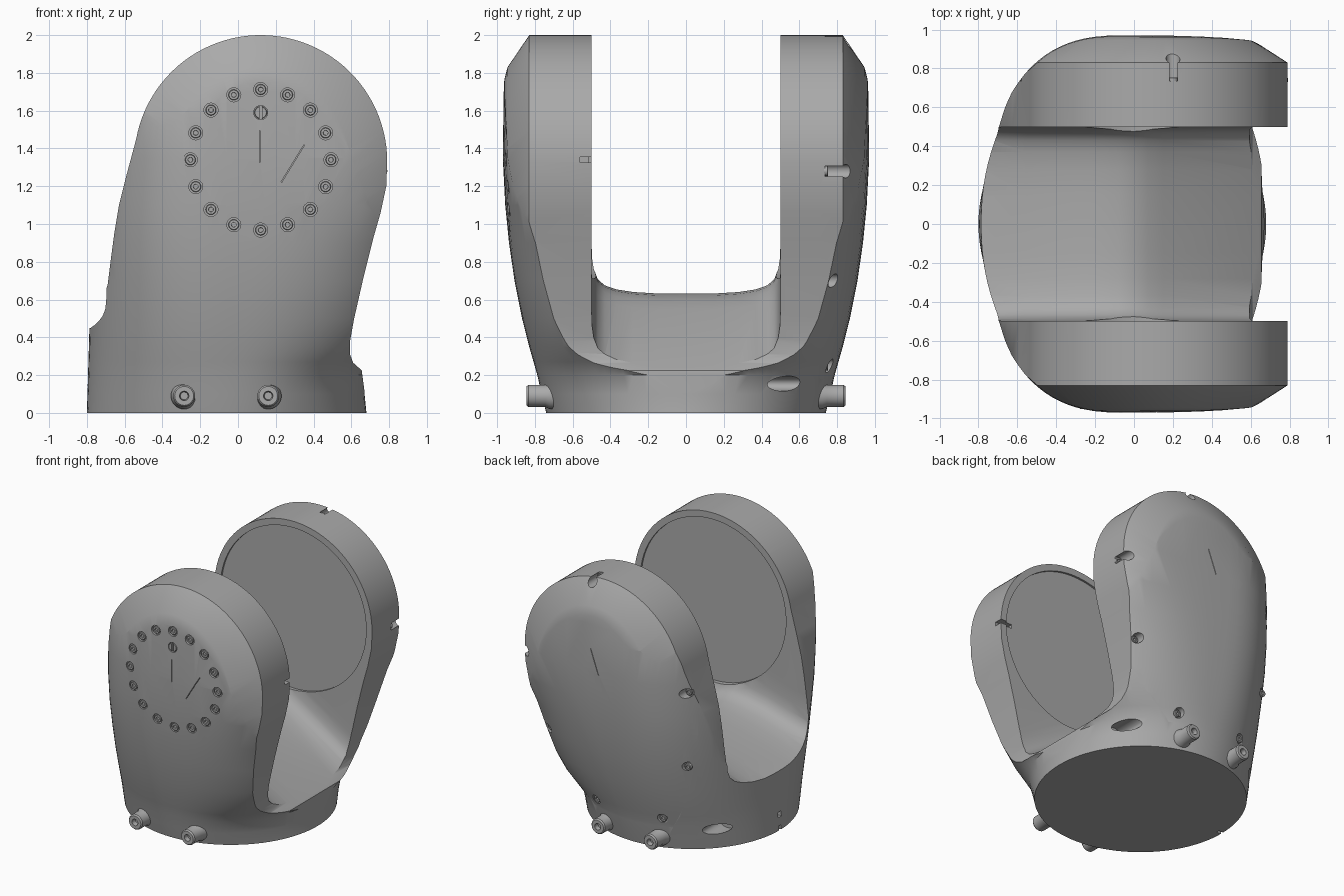
import bpy, bmesh, math
from mathutils import Vector

cube = bpy.data.objects.get("Cube")
if cube:
    bpy.data.objects.remove(cube)

grey = bpy.data.materials.new("cast_grey")
grey.use_nodes = True
grey.diffuse_color = (0.4, 0.4, 0.4, 1)
grey.node_tree.nodes["Principled BSDF"].inputs["Base Color"].default_value = (0.4, 0.4, 0.4, 1)

AXIS_X, AXIS_Z = 0.12, 1.33   # centre of the fork's pivot


def finish(name, bm):
    bmesh.ops.recalc_face_normals(bm, faces=bm.faces[:])
    mesh = bpy.data.meshes.new(name)
    bm.to_mesh(mesh)
    bm.free()
    mesh.materials.append(grey)
    ob = bpy.data.objects.new(name, mesh)
    bpy.context.collection.objects.link(ob)
    return ob


def loft(name, rings):
    """Skin a list of equal-length rings and cap both ends."""
    bm = bmesh.new()
    rows = [[bm.verts.new(p) for p in ring] for ring in rings]
    n = len(rows[0])
    for a, b in zip(rows, rows[1:]):
        for i in range(n):
            j = (i + 1) % n
            bm.faces.new((a[i], a[j], b[j], b[i]))
    bm.faces.new(rows[0])
    bm.faces.new(rows[-1])
    return finish(name, bm)


def lathe(name, profile, x, y, z, side=1, stretch=1, n=32):
    """Turn (radius, depth) pairs about an axis along y."""
    ang = [math.tau * i / n for i in range(n)]
    return loft(name, [[(x + r * stretch * math.cos(a), y + side * d, z + r * math.sin(a))
                        for a in ang] for r, d in profile])


def box(name, lo, hi, tilt=0):
    bm = bmesh.new()
    bmesh.ops.create_cube(bm, size=1)
    lo, hi = Vector(lo), Vector(hi)
    bmesh.ops.scale(bm, vec=hi - lo, verts=bm.verts[:])
    ob = finish(name, bm)
    ob.location = (lo + hi) / 2
    ob.rotation_euler.y = tilt
    return ob


def combine(ob, tool, operation="DIFFERENCE"):
    tool.hide_render = True
    bpy.context.view_layer.update()
    mod = ob.modifiers.new("cut", "BOOLEAN")
    mod.operation, mod.object, mod.solver = operation, tool, "EXACT"
    bpy.context.view_layer.objects.active = ob
    bpy.ops.object.modifier_apply(modifier=mod.name)
    bpy.data.objects.remove(tool)


def smooth(ob, degrees=35):
    bpy.ops.object.select_all(action="DESELECT")
    ob.select_set(True)
    bpy.context.view_layer.objects.active = ob
    bpy.ops.object.shade_smooth_by_angle(angle=math.radians(degrees))


# Barrel: round at the foot, swelling and squaring off upward
def barrel_ring(z, ry, rx_left, n=96):
    e_right = 2 / (2 + min(1, z))
    e_right_or_left = {True: e_right, False: 2 / (2 + 0.5 * min(1, z))}
    ring = []
    for i in range(n):
        c, s = math.cos(math.tau * i / n), math.sin(math.tau * i / n)
        e = e_right_or_left[c > 0]
        rx = rx_left if c > 0 else 0.74 - 0.03 * z
        ring.append((-0.06 + math.copysign(rx * abs(c) ** e, c),
                     math.copysign(ry * abs(s) ** e, s), z))
    return ring


body = loft("fork_body", [barrel_ring(*row) for row in (
    (0, .74, .74), (.1, .765, .73), (.2, .787, .735), (.27, .807, .8), (.35, .83, .88), (.5, .868, .96),
    (.7, .908, 1.02), (.9, .937, 1.08), (1.1, .957, 1.25), (1.35, .97, 1.55), (1.7, .965, 1.6),
    (2.1, .95, 1.6))])

# Side outline of the arms, with chamfered outer faces
outline = [(-.85, -.1), (-.85, .5), (-.72, .58), (-.69, .68), (-.675, .8), (-.655, .95),
           (-.63, 1.1), (-.59, 1.26)]
for i in range(49):
    a = math.radians(170 * (1 - i / 48))
    outline.append((AXIS_X + 0.67 * math.cos(a), AXIS_Z + 0.67 * math.sin(a)))
outline += [(.785, 1.2), (.755, 1.06), (.715, .92), (.665, .72), (.615, .5), (.593, .38),
            (.593, .31), (.61, .265), (.655, .225), (.685, 0), (.69, -.1)]


def arm_ring(y, inset):
    return [(0.1 + (x - 0.1) * (1 - 0.26 * inset), y, z * (1 - 0.085 * inset)) for x, z in outline]


layers = [(.83, 0), (.945, 1), (.975, 1.7)]
combine(body, loft("arm_shape", [arm_ring(-y, k) for y, k in reversed(layers)]
                   + [arm_ring(y, k) for y, k in layers]), "INTERSECT")

# Saddle between the arms, crowned near the middle
half = [(.5, .3), (.497, .2), (.488, .13), (.467, .075), (.43, .043), (.37, .022), (.28, .008), (.15, 0)]


def saddle_ring(x, floor):
    left = [(x, -y, floor + h) for y, h in half]
    right = [(x, y, floor + h) for y, h in reversed(half)]
    return [(x, -.5, 2.5)] + left + right + [(x, .5, 2.5)]


combine(body, loft("saddle_cutter", [saddle_ring(*s) for s in (
    (-1, .38), (-.78, .45), (-.55, .53), (-.35, .59), (-.2, .62), (-.08, .632), (0, .622),
    (.07, .595), (.15, .55), (.66, .225), (1, .01))]))

# Round recesses on the inner faces, and the index notch in the front rim
combine(body, lathe("recess_cutter", [(.62, -.515), (.62, .515)], AXIS_X, 0, AXIS_Z, n=96))
combine(body, box("notch_cutter", (.68, -.56, 1.325), (.85, -.49, 1.355)))

# Base holes: oval pockets at the back corners, small hole and slot on the right
for x in (.5, -.62):
    combine(body, lathe("pocket_cutter", [(.04, .38), (.04, .9)], x, 0, .155, stretch=1.7))
combine(body, box("slot_cutter", (-.9, -.012, -.1), (-.76, .012, .035)))
combine(body, box("hole_cutter", (-.9, -.02, .1), (-.76, .02, .14)))

# Fine scribed marks on both outer faces
for x, z, length, tilt, side in ((.115, 1.41, .17, 0, -1), (.29, 1.32, .23, .55, -1), (.1, 1.42, .2, .35, 1)):
    near, far = sorted((side * .945, side * 1.1))
    combine(body, box("mark_cutter", (x - .002, near, z - length / 2),
                      (x + .002, far, z + length / 2), tilt))

# Back cover, split off along a tight joint
cover = body.copy()
cover.data = body.data.copy()
cover.name = "back_cover"
bpy.context.collection.objects.link(cover)
combine(cover, box("cover_region", (-2, .71, .18), (2, 2, 3)), "INTERSECT")
combine(body, box("cover_seat", (-2, .71, .18), (2, 2, 3)))

# Cover screws in pockets along the cover's edge
cover_screws = [(.2, 1.965), (.765, 1.28), (.62, .7), (.23, .25), (-.55, 1.28), (-.54, .7), (-.33, .25)]
for x, z in cover_screws:
    combine(cover, lathe("screw_pocket", [(.036, .735), (.036, 1.2)], x, 0, z))
    smooth(lathe("cover_screw", [(.026, 0), (.026, .02), (.023, .023), (.013, .023), (.013, .012)],
                 x, .73, z, n=20))

# Ring of sunken screws on the front face, plus one slotted plug
spots = [(AXIS_X, 1.59)]
for i in range(16):
    a = math.tau * i / 16
    spots.append((AXIS_X + 0.372 * math.cos(a), 1.34 + 0.372 * math.sin(a)))
bpy.context.view_layer.update()
spots = [(x, body.ray_cast(Vector((x, -3, z)), Vector((0, 1, 0)))[1].y, z) for x, z in spots]
for i, (x, y, z) in enumerate(spots):
    combine(body, lathe("counterbore", [(.037, -.016), (.037, .1)], x, y, z, -1, n=24))
    if i == 0:
        head = lathe("slotted_plug", [(.033, -.03), (.033, -.002), (.03, .001)], x, y, z, -1)
        combine(head, box("plug_slot", (x - .007, y - .02, z - .05), (x + .007, y + .012, z + .05)))
    else:
        head = lathe("front_screw", [(.028, -.03), (.028, -.005), (.025, -.002), (.013, -.002),
                                     (.012, -.012)], x, y, z, -1, n=24)
    smooth(head)

# Pegs at the foot of both faces, with a collar where they meet the body
peg = [(.07, .6), (.07, .72), (.058, .745), (.058, .835), (.05, .845), (.025, .845), (.02, .81)]
for side in (-1, 1):
    for x in (-.285, .16):
        smooth(lathe("base_peg", peg, x, 0, .09, side))

smooth(body)
smooth(cover)
